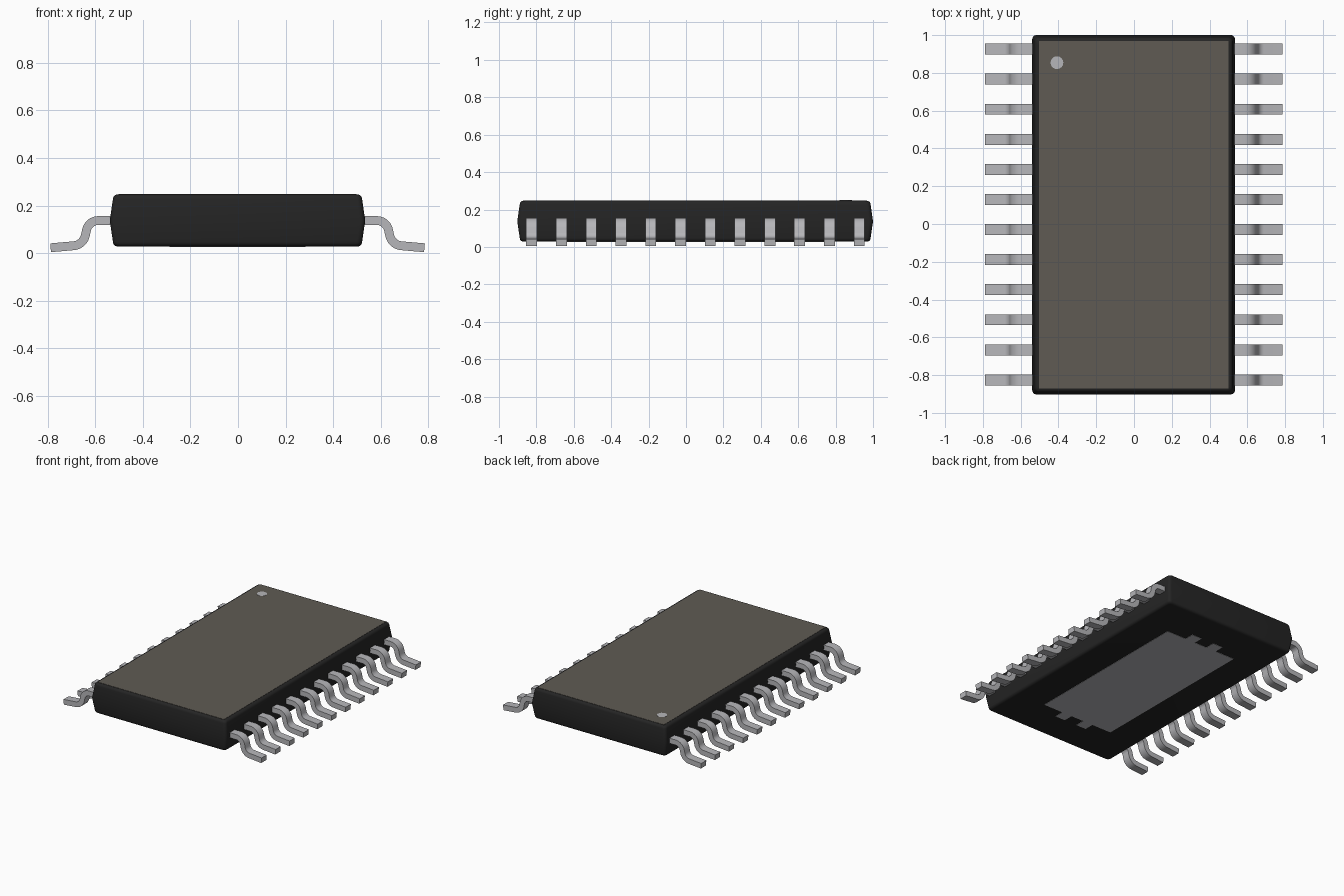
import bpy, bmesh, math

if "Cube" in bpy.data.objects:
    bpy.data.objects.remove(bpy.data.objects["Cube"])

CX, CY = -0.002, 0.049          # middle of the package
HX, HY = 0.537, 0.951           # half size of the body at its waist


def material(name, rgb):
    m = bpy.data.materials.new(name)
    m.diffuse_color = (*rgb, 1)
    m.use_nodes = True
    m.node_tree.nodes["Principled BSDF"].inputs["Base Color"].default_value = m.diffuse_color
    return m


BLACK = material("black plastic", (0.018, 0.018, 0.018))
BROWN = material("grey brown top", (0.115, 0.105, 0.088))
METAL = material("grey metal", (0.47, 0.47, 0.49))


def add_object(name, bm, mat, loc=(0, 0, 0), smooth=None):
    bmesh.ops.recalc_face_normals(bm, faces=bm.faces)
    me = bpy.data.meshes.new(name)
    bm.to_mesh(me)
    bm.free()
    me.materials.append(mat)
    ob = bpy.data.objects.new(name, me)
    ob.location = loc
    bpy.context.collection.objects.link(ob)
    if smooth:
        bpy.ops.object.select_all(action='DESELECT')
        ob.select_set(True)
        bpy.context.view_layer.objects.active = ob
        bpy.ops.object.shade_smooth_by_angle(angle=math.radians(smooth))
    return ob


def prism(points, axis, depth):
    """Extrude a closed outline of 3D points along an axis vector."""
    bm = bmesh.new()
    face = bm.faces.new([bm.verts.new(p) for p in points])
    out = bmesh.ops.extrude_face_region(bm, geom=[face])
    verts = [g for g in out["geom"] if isinstance(g, bmesh.types.BMVert)]
    bmesh.ops.translate(bm, verts=verts, vec=[a * depth for a in axis])
    return bm


def rounded_rect(hx, hy, r, n=5):
    pts = []
    for k, (sx, sy) in enumerate([(1, 1), (-1, 1), (-1, -1), (1, -1)]):
        for i in range(n + 1):
            a = math.radians(90 * (k + i / n))
            pts.append((sx * (hx - r) + r * math.cos(a), sy * (hy - r) + r * math.sin(a)))
    return pts


# Body: stacked rounded rectangles, widest at the waist, rounded rims
Z0, Z1, ZM, FILLET, TAPER = 0.028, 0.247, 0.137, 0.020, 0.013
upper = [(ZM, 0)]
for i in range(6):
    a = math.radians(90 * i / 5)
    upper.append((Z1 - FILLET * (1 - math.sin(a)), TAPER + FILLET * (1 - math.cos(a))))
lower = [(Z0 + (Z1 - z), inset) for z, inset in upper[:0:-1]]
bm = bmesh.new()
rings = [[bm.verts.new((x, y, z)) for x, y in rounded_rect(HX - d, HY - d, 0.022)]
         for z, d in lower + upper]
for a, b in zip(rings, rings[1:]):
    for i in range(len(a)):
        j = (i + 1) % len(a)
        bm.faces.new((a[i], a[j], b[j], b[i]))
bm.faces.new(rings[0])
bm.faces.new(rings[-1])
add_object("body", bm, BLACK, (CX, CY, 0), 35)

# Coloured top and the pin-one dot
lx, ly = 0.501, 0.920
add_object("top_plate", prism([(-lx, -ly, 0), (lx, -ly, 0), (lx, ly, 0), (-lx, ly, 0)],
                              (0, 0, 1), 0.002), BROWN, (CX, CY, Z1 - 0.0005))
dot = [(0.034 * math.cos(i * math.tau / 16), 0.034 * math.sin(i * math.tau / 16), 0)
       for i in range(16)]
add_object("pin_one_dot", prism(dot, (0, 0, 1), 0.0025), METAL, (-0.408, 0.854, Z1))

# Thermal pad underneath, with two tabs at each end
px, py, tab, t0, t1 = 0.285, 0.635, 0.07, 0.05, 0.13
half = [(-px, 0), (-t1, 0), (-t1, tab), (-t0, tab), (-t0, 0),
        (t0, 0), (t0, tab), (t1, tab), (t1, 0), (px, 0)]
outline = [(x, -py - e, 0) for x, e in half] + [(-x, py + e, 0) for x, e in half]
add_object("thermal_pad", prism(outline, (0, 0, 1), 0.004), METAL, (CX, CY, Z0 - 0.002))

# Lead: centre line with two bends, thickened to a side profile
T, W = 0.037, 0.058
path = [(0.50, 0.137, 0.0)]      # x, z, downward angle


def bend(x, z, a0, a1, r, n=8):
    s = 1 if a1 > a0 else -1
    for i in range(n + 1):
        a = math.radians(a0 + (a1 - a0) * i / n)
        b = math.radians(a0)
        path.append((x + s * r * (math.sin(a) - math.sin(b)),
                     z - s * r * (math.cos(b) - math.cos(a)), a))


bend(0.586, 0.137, 0, 78, 0.050)
x, z, a = path[-1]
bend(x + 0.005, z - 0.023, 78, 5, 0.055)
x, z, a = path[-1]
path.append((0.786, z - (0.786 - x) * math.tan(a), a))


def side(s):
    return [(x + s * T / 2 * math.sin(a), -W / 2, z + s * T / 2 * math.cos(a))
            for x, z, a in path]


lead = add_object("lead_right_1", prism(side(1) + side(-1)[::-1], (0, 1, 0), W), METAL, smooth=35)

# Twelve leads on each side
for i in range(12):
    y = 0.926 - 0.1592 * i
    for name, turn in (("right", 0), ("left", math.pi)):
        ob = lead
        if i or turn:
            ob = bpy.data.objects.new(f"lead_{name}_{i + 1}", lead.data)
            bpy.context.collection.objects.link(ob)
        ob.location = (CX, y, 0)
        ob.rotation_euler.z = turn
